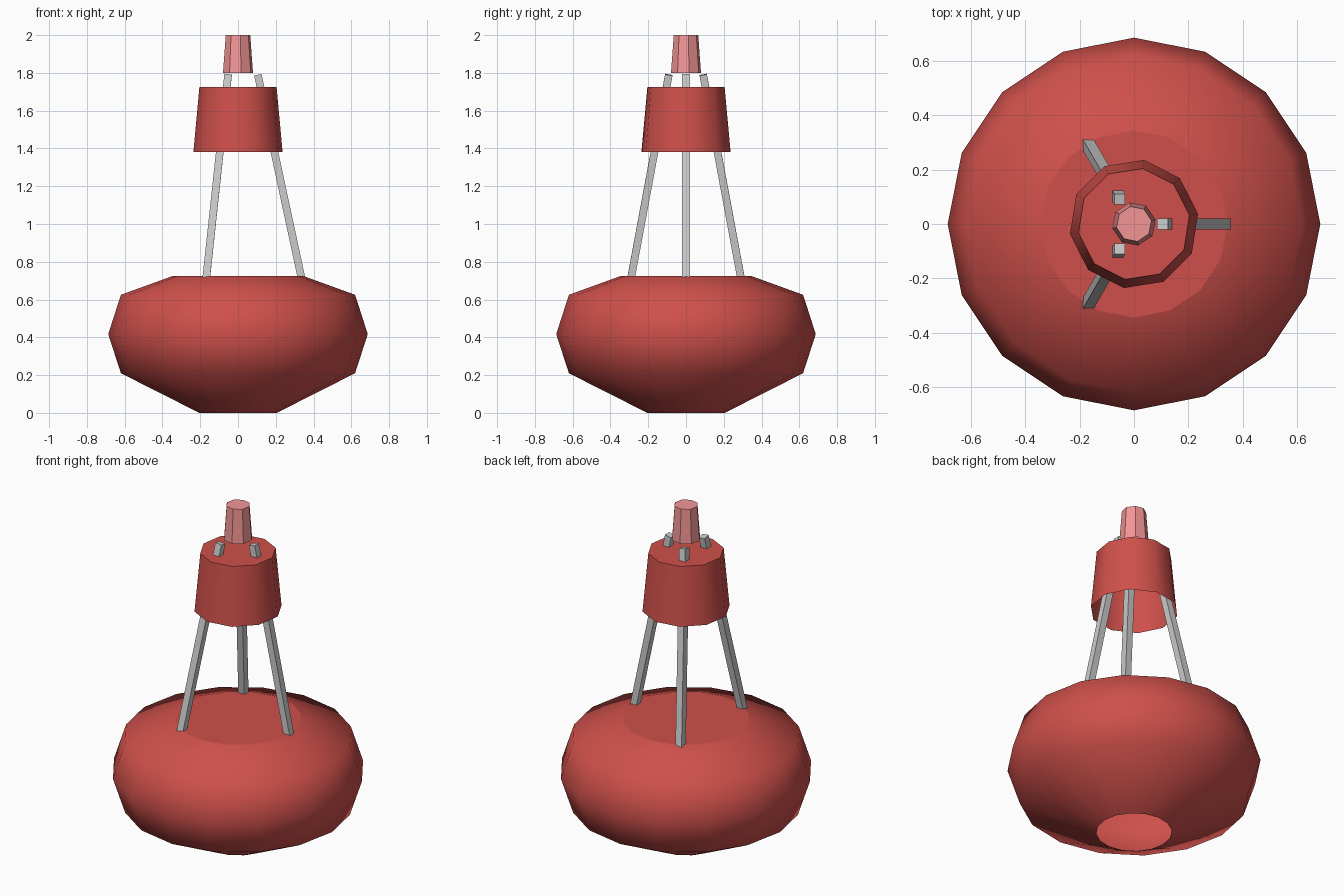
import bpy, bmesh
from math import cos, sin, radians, tau
from mathutils import Vector

if "Cube" in bpy.data.objects:
    bpy.data.objects.remove(bpy.data.objects["Cube"])


def material(name, color):
    mat = bpy.data.materials.new(name)
    mat.diffuse_color = color
    mat.use_nodes = True
    mat.node_tree.nodes["Principled BSDF"].inputs["Base Color"].default_value = mat.diffuse_color
    return mat


def add_object(name, bm, mat=None):
    mesh = bpy.data.meshes.new(name)
    bm.to_mesh(mesh)
    bm.free()
    obj = bpy.data.objects.new(name, mesh)
    bpy.context.collection.objects.link(obj)
    if mat:
        mesh.materials.append(mat)
    return obj


def lathe(name, profile, sides, turn, mat, smooth):
    """Revolve (radius, z) points, listed bottom to top; flat cap on top, open below."""
    bm = bmesh.new()
    rings = []
    for r, z in profile:
        angles = [radians(turn) + tau * i / sides for i in range(sides)]
        rings.append([bm.verts.new((r * cos(a), r * sin(a), z)) for a in angles])
    for low, high in zip(rings, rings[1:]):
        for i in range(sides):
            j = (i + 1) % sides
            face = bm.faces.new((low[i], low[j], high[j], high[i]))
            face.smooth = smooth
    bm.faces.new(rings[-1])
    # keep the rim of the cap crisp
    for i in range(sides):
        bm.edges.get((rings[-1][i], rings[-1][(i + 1) % sides])).smooth = False
    return add_object(name, bm, mat)


def leg(name, angle):
    """Square bar leaning in from the float to the lamp."""
    out = Vector((cos(angle), sin(angle), 0))
    start = out * 0.338 + Vector((0, 0, 0.705))
    end = out * 0.105 + Vector((0, 0, 1.79))
    axis = end - start
    bm = bmesh.new()
    bmesh.ops.create_cube(bm, size=1)
    bmesh.ops.scale(bm, vec=(0.04, 0.04, axis.length), verts=bm.verts)
    obj = add_object(name, bm)
    obj.rotation_mode = 'QUATERNION'
    obj.rotation_quaternion = Vector((0, 0, 1)).rotation_difference(axis)
    obj.location = (start + end) / 2
    return obj


red = material("red_paint", (0.62, 0.08, 0.07, 1))
pink = material("lamp_pink", (0.9, 0.3, 0.3, 1))

# Rounded float
lathe("float_hull", [(0.205, 0), (0.62, 0.21), (0.687, 0.417), (0.62, 0.625), (0.345, 0.725)],
      16, 0, red, True)

# Collar around the legs
lathe("collar", [(0.239, 1.38), (0.207, 1.725)], 10, 9, red, True)

# Lamp on top
lathe("lamp", [(0.081, 1.8), (0.066, 2.0)], 8, 11.25, pink, False)

# Three legs
for n in range(3):
    leg(f"leg_{n + 1}", n * tau / 3)
